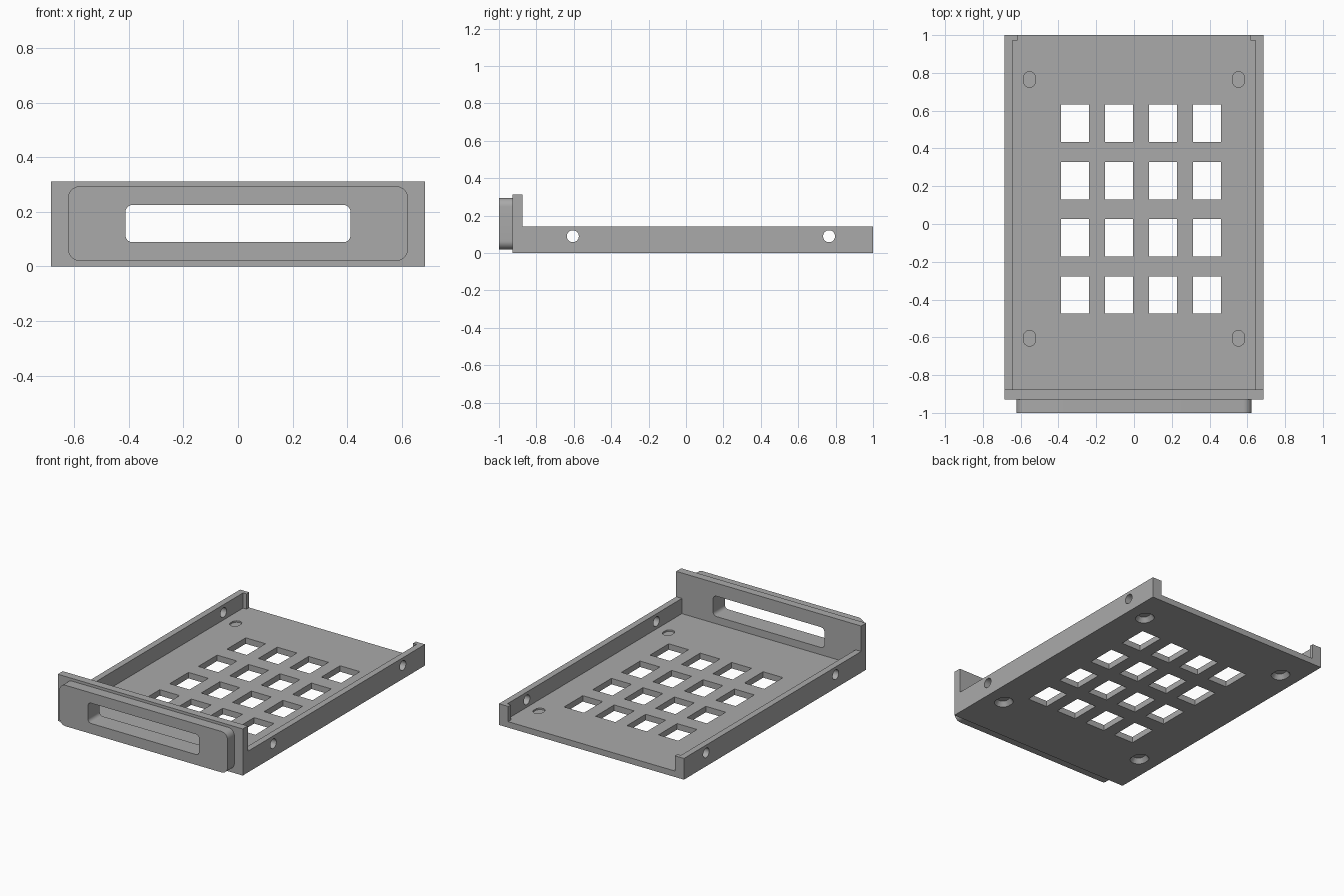
import bpy, bmesh, math
from mathutils import Vector

cube = bpy.data.objects.get("Cube")
if cube:
    bpy.data.objects.remove(cube, do_unlink=True)

grey = bpy.data.materials.new("plain grey")
grey.use_nodes = True
GREY = (0.4, 0.4, 0.4, 1)
grey.diffuse_color = GREY
grey.node_tree.nodes["Principled BSDF"].inputs["Base Color"].default_value = GREY

# Map a 2D outline point plus a depth to 3D for each extrusion axis
TO_3D = {
    "x": lambda u, v, d: Vector((d, u, v)),
    "y": lambda u, v, d: Vector((u, d, v)),
    "z": lambda u, v, d: Vector((u, v, d)),
}


def rounded(cx, cy, w, h, r=0, steps=8):
    """Rectangle outline with rounded corners; r = w / 2 gives a slot."""
    if r == 0:
        return [(cx + sx * w / 2, cy + sy * h / 2)
                for sx, sy in ((1, 1), (-1, 1), (-1, -1), (1, -1))]
    points = []
    for i, (sx, sy) in enumerate(((1, 1), (-1, 1), (-1, -1), (1, -1))):
        for k in range(steps + 1):
            a = math.pi / 2 * (i + k / steps)
            points.append((cx + sx * (w / 2 - r) + r * math.cos(a),
                           cy + sy * (h / 2 - r) + r * math.sin(a)))
    return points


def add_loft(bm, axis, outline_a, a, outline_b, b):
    """Closed solid between two outlines with matching points."""
    place = TO_3D[axis]
    low = [bm.verts.new(place(u, v, a)) for u, v in outline_a]
    high = [bm.verts.new(place(u, v, b)) for u, v in outline_b]
    faces = [bm.faces.new(low[::-1]), bm.faces.new(high)]
    for i in range(len(low)):
        j = (i + 1) % len(low)
        faces.append(bm.faces.new((low[i], low[j], high[j], high[i])))
    bmesh.ops.recalc_face_normals(bm, faces=faces)


def make_object(name, bm):
    bmesh.ops.remove_doubles(bm, verts=bm.verts, dist=1e-5)
    bmesh.ops.recalc_face_normals(bm, faces=bm.faces)
    mesh = bpy.data.meshes.new(name)
    bm.to_mesh(mesh)
    bm.free()
    mesh.materials.append(grey)
    obj = bpy.data.objects.new(name, mesh)
    bpy.context.collection.objects.link(obj)
    return obj


def prism(name, axis, outline, a, b):
    bm = bmesh.new()
    add_loft(bm, axis, outline, a, outline, b)
    return make_object(name, bm)


def finish(obj, cutter=None):
    """Cut the openings, then smooth the round parts."""
    bpy.ops.object.select_all(action="DESELECT")
    bpy.context.view_layer.objects.active = obj
    obj.select_set(True)
    if cutter:
        cutter.hide_render = True
        cut = obj.modifiers.new("openings", "BOOLEAN")
        cut.operation = "DIFFERENCE"
        cut.solver = "EXACT"
        cut.object = cutter
        bpy.ops.object.modifier_apply(modifier=cut.name)
    bpy.ops.object.shade_smooth_by_angle(angle=math.radians(30))


HALF_W, BACK, PLATE_BACK, PLATE_FRONT, FRONT = 0.685, 1.0, -0.875, -0.928, -1.0
FLOOR, WALL_TOP, PLATE_TOP = 0.04, 0.142, 0.312
SCREW_Y = (-0.605, 0.765)

# Floor with a grid of windows and four countersunk slots
floor = prism("floor", "z", rounded(0, (BACK + PLATE_BACK) / 2, 2 * HALF_W,
                                    BACK - PLATE_BACK), 0, FLOOR)
bm = bmesh.new()
for col in range(4):
    for row in range(4):
        window = rounded(-0.312 + 0.233 * col, 0.533 - 0.303 * row, 0.147, 0.198)
        add_loft(bm, "z", window, -0.1, window, 0.1)
for x in (-0.553, 0.553):
    for y in SCREW_Y:
        top = rounded(x, y, 0.063, 0.083, 0.0314)
        wide = rounded(x, y, 0.119, 0.139, 0.0594)
        add_loft(bm, "z", wide, -0.01, top, 0.03)
        shaft = rounded(x, y, 0.063, 0.083, 0.0314)
        add_loft(bm, "z", shaft, 0.0299, shaft, 0.1)
finish(floor, make_object("floor_cutter", bm))

# Side walls, each with a small stop tab at the back and two screw holes
for side, name in ((1, "left_wall"), (-1, "right_wall")):
    section = [(HALF_W, PLATE_BACK), (HALF_W, BACK), (0.617, BACK),
               (0.617, 0.972), (0.643, 0.972), (0.643, PLATE_BACK)]
    wall = prism(name, "z", [(side * x, y) for x, y in section], FLOOR, WALL_TOP)
    bm = bmesh.new()
    for y in SCREW_Y:
        hole = rounded(y, 0.09, 0.064, 0.064, 0.0319)
        add_loft(bm, "x", hole, side * 0.5, hole, side * 0.8)
    finish(wall, make_object(name + "_cutter", bm))

# Front plate and raised handle pad, sharing one rounded grip opening
grip = rounded(0, 0.157, 0.824, 0.136, 0.025)
plate = prism("front_plate", "y", rounded(0, PLATE_TOP / 2, 2 * HALF_W, PLATE_TOP),
              PLATE_FRONT, PLATE_BACK)
pad = prism("handle_pad", "y", rounded(0, 0.157, 1.246, 0.274, 0.045),
            FRONT, PLATE_FRONT)
grip_cutter = prism("grip_cutter", "y", grip, -1.2, -0.7)
finish(plate, grip_cutter)
finish(pad, grip_cutter)

# Remove the helpers
for obj in list(bpy.data.objects):
    if obj.name.endswith("_cutter"):
        bpy.data.objects.remove(obj, do_unlink=True)
